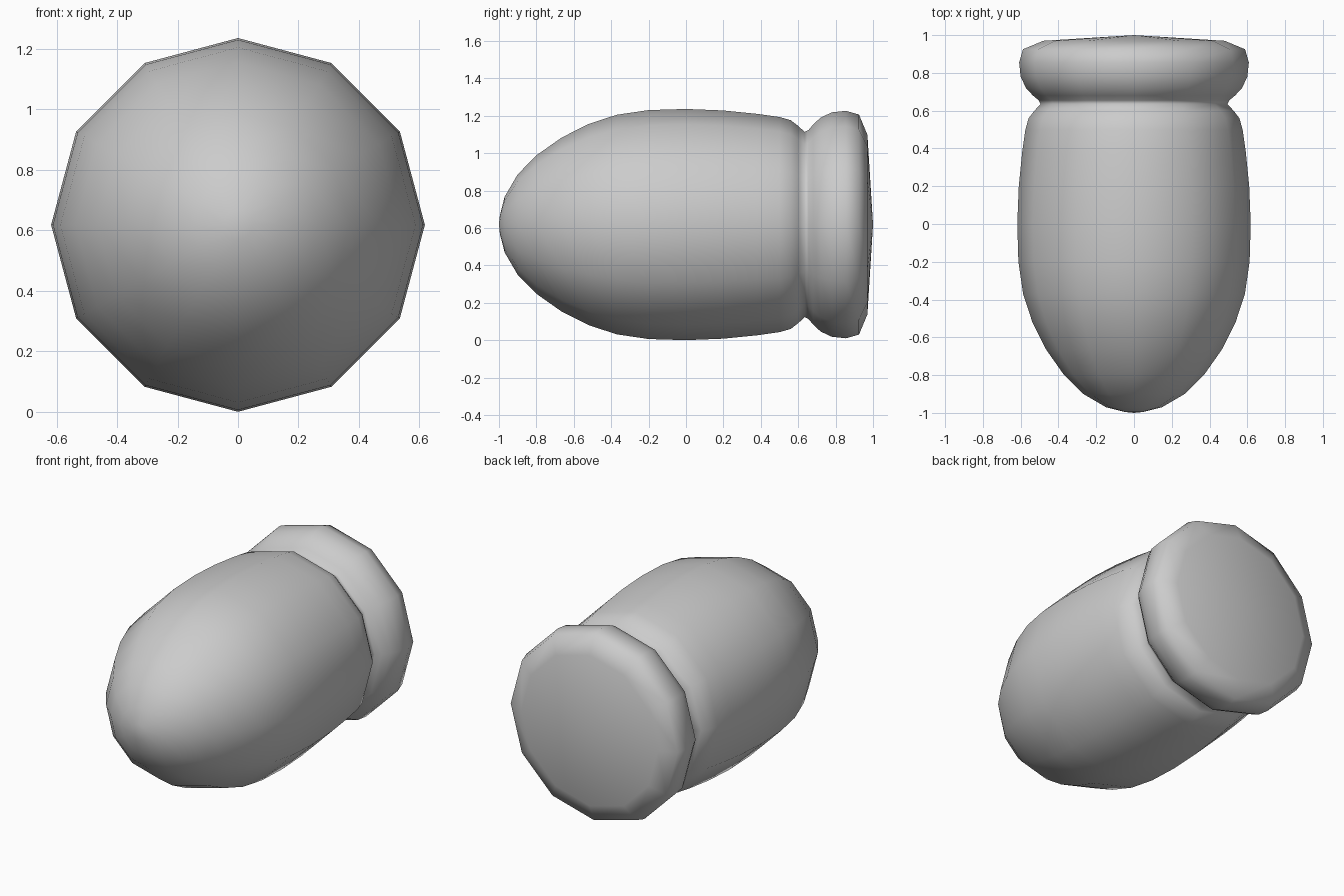
import bpy, bmesh, math
from mathutils import Vector

if "Cube" in bpy.data.objects:
    bpy.data.objects.remove(bpy.data.objects["Cube"], do_unlink=True)

CENTRE_Z = 0.618
SIDES = 12

# Single grey material
grey = bpy.data.materials.new("light_grey")
grey.use_nodes = True
colour = (0.6, 0.6, 0.6, 1)
grey.diffuse_color = colour
grey.node_tree.nodes["Principled BSDF"].inputs["Base Color"].default_value = colour

# Profile as (position along y, radius): nose, body, groove, rim, base
profile = [
    (-1.0, 0), (-0.995, 0.05), (-0.97, 0.148), (-0.9, 0.268), (-0.8, 0.37),
    (-0.665, 0.465), (-0.52, 0.538), (-0.37, 0.587), (-0.2, 0.612),
    (0, 0.618), (0.2, 0.61), (0.38, 0.592), (0.5, 0.575), (0.56, 0.558),
    (0.6, 0.527), (0.635, 0.495), (0.655, 0.505), (0.68, 0.535),
    (0.72, 0.572), (0.78, 0.6), (0.855, 0.608), (0.925, 0.588),
    (0.97, 0.48), (1.0, 0),
]


def lathe(name, points):
    """Revolve a profile around the y axis into a closed body."""
    bm = bmesh.new()
    verts = [bm.verts.new((0, y, r)) for y, r in points]
    edges = [bm.edges.new(pair) for pair in zip(verts, verts[1:])]
    bmesh.ops.spin(bm, geom=verts + edges, cent=(0, 0, 0), axis=(0, 1, 0),
                   angle=math.tau, steps=SIDES, use_merge=False)
    bmesh.ops.remove_doubles(bm, verts=bm.verts, dist=0.001)
    bmesh.ops.recalc_face_normals(bm, faces=bm.faces)
    bmesh.ops.translate(bm, verts=bm.verts, vec=Vector((0, 0, CENTRE_Z)))
    for face in bm.faces:
        face.smooth = True
    mesh = bpy.data.meshes.new(name)
    bm.to_mesh(mesh)
    bm.free()
    mesh.materials.append(grey)
    obj = bpy.data.objects.new(name, mesh)
    bpy.context.collection.objects.link(obj)
    return obj


# Rounded nose, body, groove and rim form one continuous turned shape
lathe("bullet_body", profile)
